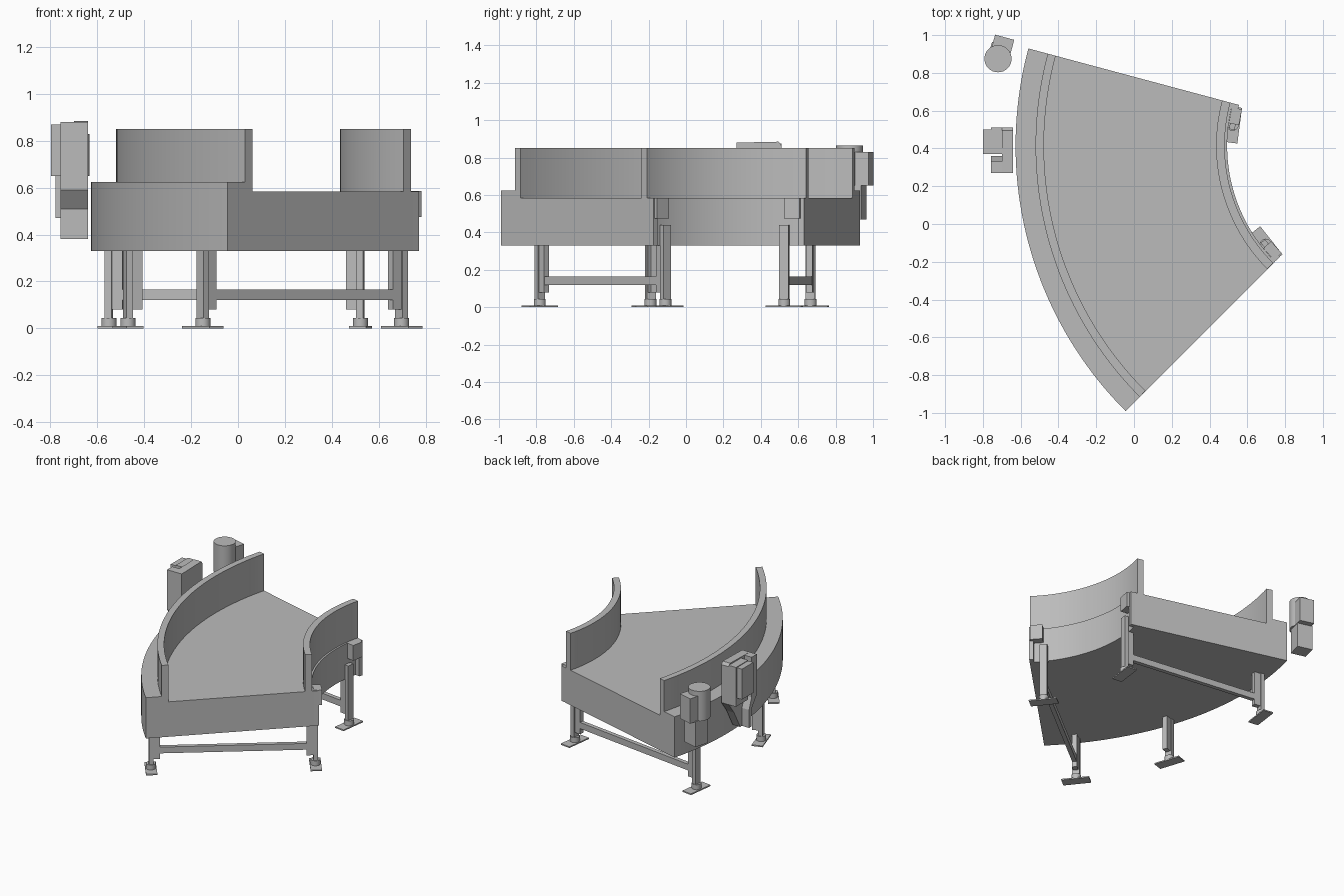
import bpy, bmesh, math
from mathutils import Matrix, Vector

cube = bpy.data.objects.get("Cube")
if cube:
    bpy.data.objects.remove(cube)

GREY = (0.5, 0.5, 0.5, 1)
grey = bpy.data.materials.new("plain grey")
grey.use_nodes = True
grey.diffuse_color = GREY
grey.node_tree.nodes["Principled BSDF"].inputs["Base Color"].default_value = GREY

# Centre of the bend and its two end angles
CX, CY = 1.36, 0.415
START, END = 165, 225


def finish(name, bm, smooth=False):
    bmesh.ops.recalc_face_normals(bm, faces=bm.faces)
    mesh = bpy.data.meshes.new(name)
    bm.to_mesh(mesh)
    bm.free()
    mesh.materials.append(grey)
    obj = bpy.data.objects.new(name, mesh)
    bpy.context.collection.objects.link(obj)
    if smooth:
        bpy.ops.object.select_all(action='DESELECT')
        obj.select_set(True)
        bpy.context.view_layer.objects.active = obj
        bpy.ops.object.shade_smooth_by_angle(angle=math.radians(30))
    return obj


def polar(r, deg):
    a = math.radians(deg)
    return CX + r * math.cos(a), CY + r * math.sin(a)


def arc_block(name, r0, r1, z0, z1, steps=40):
    """Rectangular section swept around the bend."""
    bm = bmesh.new()
    rings = []
    for i in range(steps + 1):
        deg = START + (END - START) * i / steps
        rings.append([bm.verts.new((*polar(r, deg), z))
                      for r, z in ((r0, z0), (r1, z0), (r1, z1), (r0, z1))])
    for a, b in zip(rings, rings[1:]):
        for k in range(4):
            n = (k + 1) % 4
            bm.faces.new((a[k], a[n], b[n], b[k]))
    bm.faces.new(rings[0])
    bm.faces.new(rings[-1])
    return finish(name, bm, True)


def box(name, x, y, sx, sy, z0, z1, deg=0):
    bm = bmesh.new()
    place = (Matrix.Translation((x, y, (z0 + z1) / 2))
             @ Matrix.Rotation(math.radians(deg), 4, 'Z')
             @ Matrix.Diagonal((sx, sy, z1 - z0, 1)))
    bmesh.ops.create_cube(bm, size=1, matrix=place)
    return finish(name, bm)


def polar_box(name, r, deg, radial, tangent, z0, z1):
    return box(name, *polar(r, deg), radial, tangent, z0, z1, deg)


def cylinder(name, x, y, r, z0, z1, sides=32):
    bm = bmesh.new()
    bmesh.ops.create_cone(bm, cap_ends=True, segments=sides, radius1=r, radius2=r,
                          depth=z1 - z0, matrix=Matrix.Translation((x, y, (z0 + z1) / 2)))
    return finish(name, bm, True)


def side_profile(name, points, x0, x1):
    """Outline in y and z, extruded along x."""
    bm = bmesh.new()
    face = bm.faces.new([bm.verts.new((x0, y, z)) for y, z in points])
    out = bmesh.ops.extrude_face_region(bm, geom=[face])
    moved = [v for v in out["geom"] if isinstance(v, bmesh.types.BMVert)]
    bmesh.ops.translate(bm, verts=moved, vec=Vector((x1 - x0, 0, 0)))
    return finish(name, bm)


# Curved bed, outer curb and the two guards
arc_block("bed", 0.867, 1.987, 0.33, 0.583)
arc_block("outer_curb", 1.88, 1.987, 0.58, 0.625)
arc_block("outer_guard", 1.837, 1.881, 0.58, 0.85)
arc_block("inner_guard", 0.88, 0.925, 0.58, 0.85)

# Brackets closing the inner wall at both ends
for label, deg in (("back", START + 1), ("front", END - 1)):
    polar_box(label + "_end_bracket", 0.852, deg, 0.04, 0.03, 0.33, 0.583)

# Legs: post, channel, foot stem and foot plate
OUTER, INNER = 1.927, 0.845
BACK, MIDDLE, FRONT = 172.5, 198.3, 218.4
legs = (("outer_back", OUTER, BACK), ("outer_middle", OUTER, MIDDLE),
        ("outer_front", OUTER, FRONT), ("inner_back", INNER, BACK),
        ("inner_front", INNER, FRONT))
for label, r, deg in legs:
    inner = r == INNER
    side = 1 if inner else -1
    polar_box(label + "_post", r, deg, 0.03, 0.05, 0.045, 0.44 if inner else 0.34)
    polar_box(label + "_channel", r + side * 0.037, deg, 0.045, 0.035, 0.08, 0.34)
    x, y = polar(r, deg)
    cylinder(label + "_foot_stem", x, y, 0.032, 0.008, 0.045, 20)
    polar_box(label + "_foot_plate", r, deg, 0.075, 0.19, 0, 0.009)

# Cross bars joining inner and outer legs
for label, deg in (("back", BACK), ("front", FRONT)):
    polar_box(label + "_cross_bar", (INNER + OUTER) / 2, deg,
              OUTER - INNER - 0.08, 0.03, 0.12, 0.165)

# Sensors on the inner wall
for label, deg in (("back", 169.3), ("front", 221.6)):
    polar_box(label + "_sensor", 0.838, deg, 0.055, 0.085, 0.475, 0.585)

# Drive motor beside the back end
cylinder("motor", -0.72, 0.875, 0.072, 0.65, 0.865)
box("motor_terminal_box", -0.695, 0.95, 0.105, 0.08, 0.65, 0.83, -15)
box("gearbox", -0.712, 0.9, 0.11, 0.105, 0.47, 0.655, -15)

# Control cabinet on the outer side: stepped shell with a side unit
shell = ((0.27, 0.88), (0.27, 0.59), (0.33, 0.51), (0.33, 0.38),
         (0.38, 0.38), (0.45, 0.51), (0.51, 0.59), (0.51, 0.865), (0.495, 0.885))
side_profile("cabinet_shell", shell, -0.7, -0.64)
front_panel = ((0.27, 0.88), (0.27, 0.59), (0.33, 0.51), (0.33, 0.38),
               (0.36, 0.38), (0.36, 0.51), (0.33, 0.59), (0.33, 0.88))
side_profile("cabinet_front", front_panel, -0.757, -0.7)
box("cabinet_back", -0.7285, 0.44, 0.057, 0.14, 0.59, 0.875)
box("cabinet_side_unit", -0.776, 0.435, 0.045, 0.13, 0.65, 0.87)
